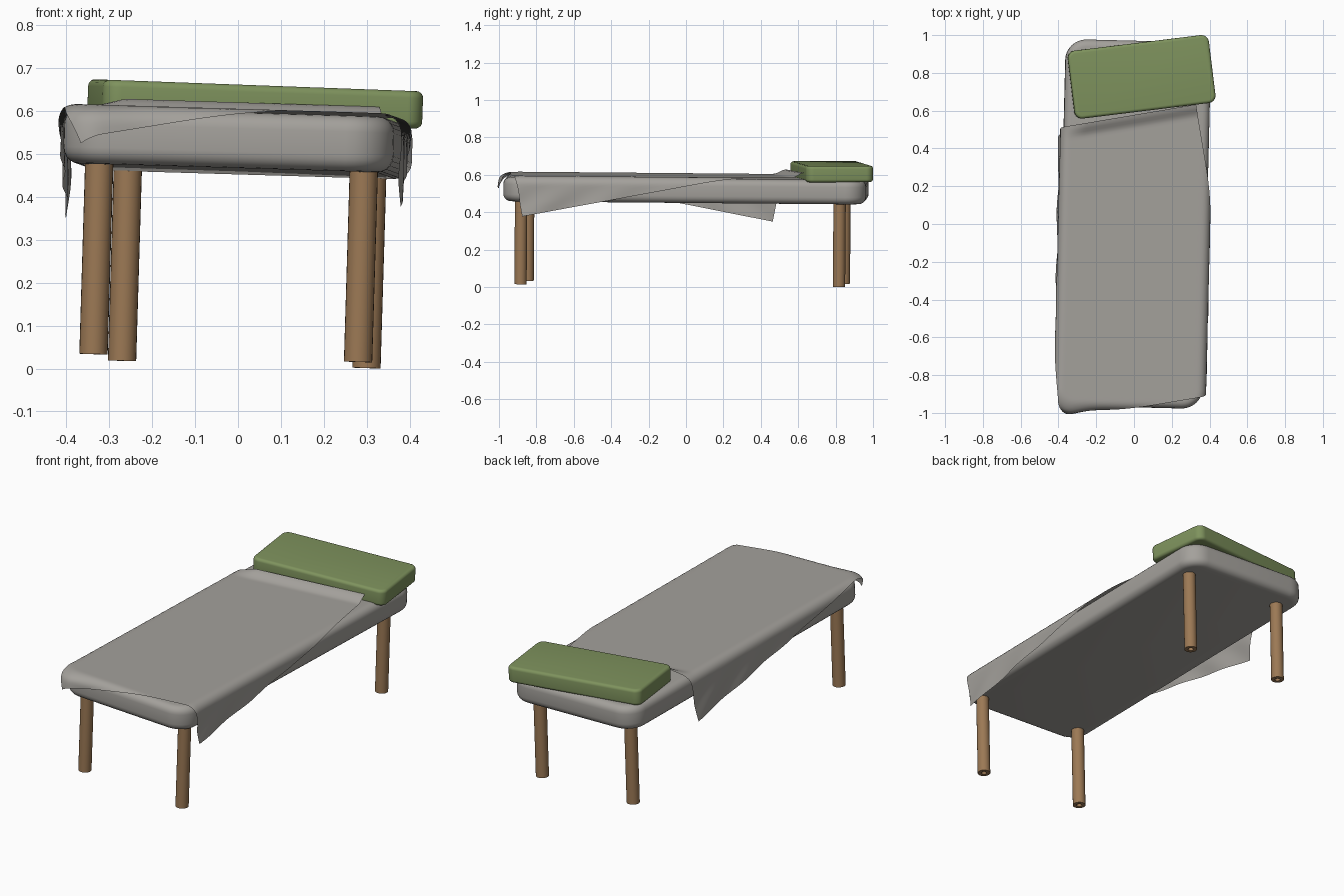
import bpy, bmesh, math
from mathutils import Matrix, Vector

if "Cube" in bpy.data.objects:
    bpy.data.objects.remove(bpy.data.objects["Cube"])


def material(name, rgb):
    m = bpy.data.materials.new(name)
    m.diffuse_color = (*rgb, 1)
    m.use_nodes = True
    m.node_tree.nodes["Principled BSDF"].inputs["Base Color"].default_value = m.diffuse_color
    return m


GREY = material("grey cloth", (0.37, 0.355, 0.33))
GREEN = material("green cloth", (0.21, 0.29, 0.11))
WOOD = material("brown wood", (0.33, 0.19, 0.09))


def finish(bm, name, mat, matrix, angle=40):
    me = bpy.data.meshes.new(name)
    bm.to_mesh(me)
    bm.free()
    ob = bpy.data.objects.new(name, me)
    bpy.context.collection.objects.link(ob)
    me.materials.append(mat)
    ob.matrix_world = matrix
    bpy.ops.object.select_all(action='DESELECT')
    ob.select_set(True)
    bpy.context.view_layer.objects.active = ob
    bpy.ops.object.shade_smooth_by_angle(angle=math.radians(angle))
    return ob


def rounded_box(name, size, corner, edge, mat, matrix):
    bm = bmesh.new()
    bmesh.ops.create_cube(bm, size=1)
    bmesh.ops.scale(bm, vec=size, verts=bm.verts)
    upright = [e for e in bm.edges
               if abs(e.verts[0].co.z - e.verts[1].co.z) > size[2] / 2]
    bmesh.ops.bevel(bm, geom=upright, offset=corner, segments=8,
                    profile=0.5, affect='EDGES')
    rims = [e for e in bm.edges
            if abs(e.verts[0].co.z - e.verts[1].co.z) < 1e-5]
    bmesh.ops.bevel(bm, geom=rims, offset=edge, segments=5,
                    profile=0.5, affect='EDGES')
    return finish(bm, name, mat, matrix)


# slightly crooked frame shared by the bed parts
TILT = (Matrix.Translation((0, 0, 0.525)) @ Matrix.Rotation(0.03, 4, 'Y')
        @ Matrix.Rotation(-0.008, 4, 'X'))
BED = TILT @ Matrix.Rotation(-0.025, 4, 'Z')

# mattress
HX, HY, HZ = 0.385, 0.97, 0.065
rounded_box("mattress", (2 * HX, 2 * HY, 2 * HZ), 0.11, 0.038, GREY, BED)

# pillow, turned the other way
rounded_box("pillow", (0.752, 0.362, 0.087), 0.04, 0.016, GREEN,
            Matrix.Translation((0.04, 0.779, 0.617)) @ Matrix.Rotation(0.037, 4, 'Y')
            @ Matrix.Rotation(math.radians(7), 4, 'Z'))


# legs: round posts with a narrow bore
def leg(name, x, y):
    bm = bmesh.new()
    n, z0, z1 = 24, -0.508, -0.05
    profile = [(0.014, z1), (0.033, z1), (0.033, z0), (0.014, z0)]
    rings = [[bm.verts.new((r * math.cos(math.tau * i / n),
                            r * math.sin(math.tau * i / n), z)) for i in range(n)]
             for r, z in profile]
    for k in range(4):
        a, b = rings[k], rings[(k + 1) % 4]
        for i in range(n):
            j = (i + 1) % n
            bm.faces.new((a[i], b[i], b[j], a[j]))
    bmesh.ops.recalc_face_normals(bm, faces=bm.faces)
    finish(bm, name, WOOD, TILT @ Matrix.Translation((x, y, 0)))


leg("front_left_leg", -0.322, -0.843)
leg("front_right_leg", 0.295, -0.881)
leg("back_left_leg", -0.255, 0.848)
leg("back_right_leg", 0.315, 0.822)

# blanket: a turned rectangle folded down over the mattress edges
BACK_R, BACK_L = Vector((0.31, 0.64)), Vector((-0.64, 0.455))
FRONT_R, FRONT_L = Vector((0.60, -0.865)), Vector((-0.355, -1.05))
BEND, CORNER, OUT, UP = 0.045, 0.065, 0.018, 0.008


def drape(p, t):
    cx, cy = HX + OUT - BEND - CORNER, HY + OUT - BEND - CORNER
    core = Vector((max(-cx, min(cx, p.x)), max(-cy, min(cy, p.y))))
    off = p - core
    dist = off.length
    d = dist - CORNER
    z = HZ + UP
    if d <= 0:
        x, y = p
    else:
        n = off / dist
        a = min(d / BEND, math.pi / 2)
        out = BEND * math.sin(a)
        z -= BEND * (1 - math.cos(a))
        hang = max(0, d - BEND * math.pi / 2)
        z -= hang
        # soft folds, and a flare at the front left corner
        out += 0.05 * min(hang, 0.1) * math.sin(22 * (p.x + p.y))
        flare = math.exp(-((p - FRONT_L).length / 0.12) ** 2)
        out += 0.03 * flare * min(1, d / BEND)
        x, y = core + n * (CORNER + out)
    # back edge rides up against the pillow
    lift = max(0, 1 - t / 0.045)
    side = max(0, min(1, (p.x + 0.38) / 0.1))
    z += 0.027 * lift * lift * (3 - 2 * lift) * side
    return x, y, z


bm = bmesh.new()
NU, NV = 70, 110
grid = []
for j in range(NV + 1):
    t = j / NV
    left, right = BACK_L.lerp(FRONT_L, t), BACK_R.lerp(FRONT_R, t)
    grid.append([bm.verts.new(drape(left.lerp(right, i / NU), t))
                 for i in range(NU + 1)])
for j in range(NV):
    for i in range(NU):
        bm.faces.new((grid[j][i], grid[j + 1][i], grid[j + 1][i + 1], grid[j][i + 1]))
finish(bm, "blanket", GREY, BED, 80)
